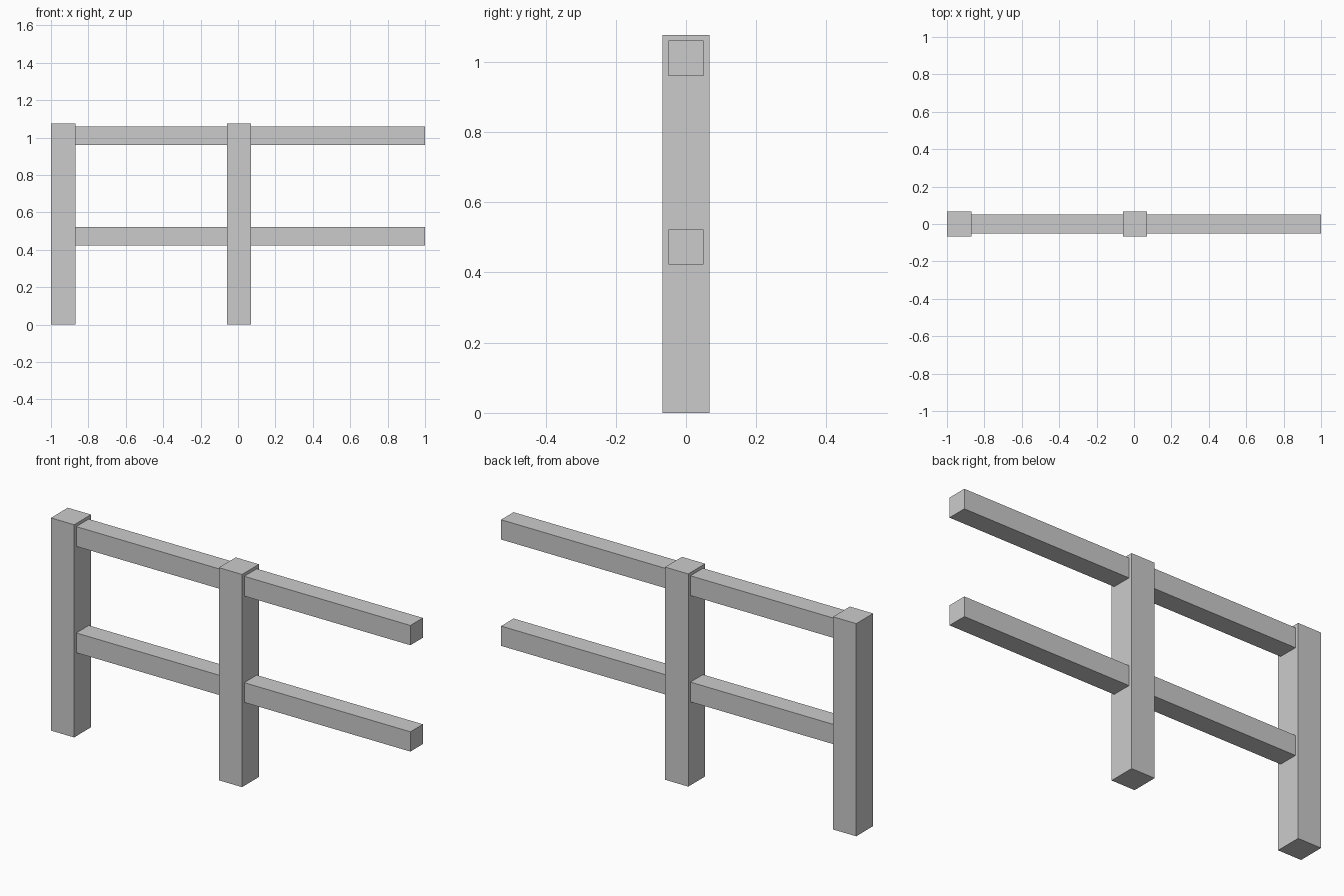
import bpy

if "Cube" in bpy.data.objects:
    bpy.data.objects.remove(bpy.data.objects["Cube"])

POST_W, POST_D, POST_H = 0.13, 0.135, 1.076
RAIL = 0.10


def box(name, x0, x1, depth, z0, z1):
    """Axis-aligned box centred on y = 0."""
    bpy.ops.mesh.primitive_cube_add(size=1, location=((x0 + x1) / 2, 0, (z0 + z1) / 2))
    ob = bpy.context.object
    ob.name = name
    ob.scale = (x1 - x0, depth, z1 - z0)
    bpy.ops.object.transform_apply(location=False, rotation=False, scale=True)
    return ob


# Square posts, with two rails running from each post to the end of its bay
post_starts = [-1.0, -0.06]
bay_ends = [-0.06, 1.0]
for start, end in zip(post_starts, bay_ends):
    box("post", start, start + POST_W, POST_D, 0, POST_H)
    for level, z in (("lower_rail", 0.422), ("upper_rail", 0.96)):
        box(level, start + POST_W, end, RAIL, z, z + RAIL)
